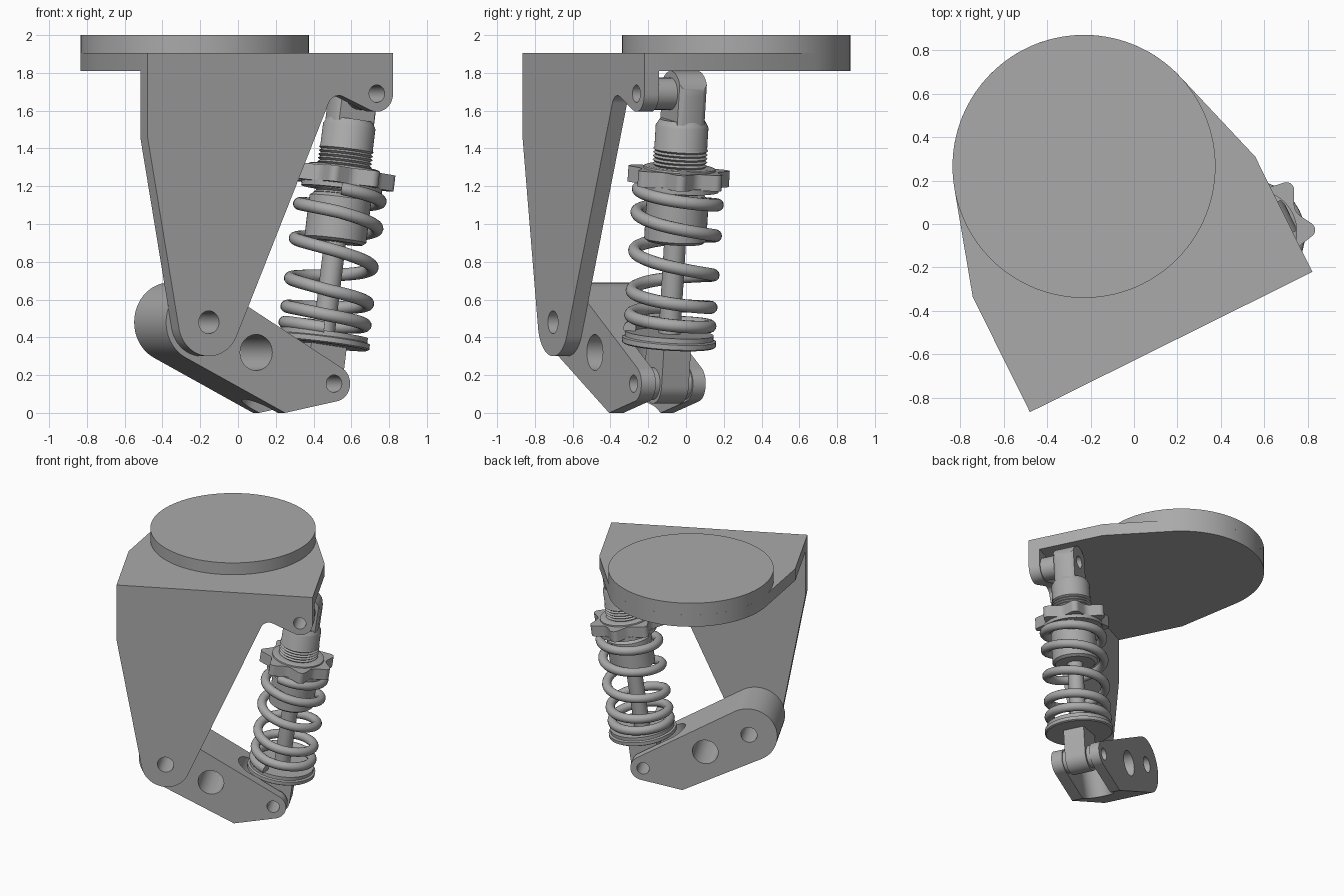
import bpy, bmesh, math
from mathutils import Matrix, Vector

cube = bpy.data.objects.get("Cube")
if cube:
    bpy.data.objects.remove(cube)

grey = bpy.data.materials.new("plain grey")
grey.use_nodes = True
grey.diffuse_color = (0.4, 0.4, 0.4, 1)
grey.node_tree.nodes["Principled BSDF"].inputs["Base Color"].default_value = (0.4, 0.4, 0.4, 1)

# Frames: the whole unit is turned about z, the damper leans inside it
UNIT = Matrix.Translation((-0.23, 0.265, 0)) @ Matrix.Rotation(math.radians(26.4), 4, 'Z')
STAND = Matrix.Rotation(math.pi / 2, 4, 'X')
LEAN = math.atan2(0.21, 1.535)
MID = -0.62
DAMPER = UNIT @ Matrix.Translation((0.42, MID, 0.155)) @ Matrix.Rotation(LEAN, 4, 'Y')
REACH = 1.549
parts = []


def finish(name, bm, matrix):
    bmesh.ops.recalc_face_normals(bm, faces=bm.faces[:])
    mesh = bpy.data.meshes.new(name)
    bm.to_mesh(mesh)
    bm.free()
    mesh.transform(matrix)
    mesh.materials.append(grey)
    obj = bpy.data.objects.new(name, mesh)
    bpy.context.collection.objects.link(obj)
    parts.append(obj)
    return obj


def belt(circles, step=0.12):
    """Outline wrapped counterclockwise round circles (x, y, r); r < 0 is a concave fillet."""
    count = len(circles)
    angles = []
    for i, (x, y, r) in enumerate(circles):
        x2, y2, r2 = circles[(i + 1) % count]
        d = math.hypot(x2 - x, y2 - y)
        angles.append(math.atan2(y2 - y, x2 - x) - math.acos((r - r2) / d))
    pts = []
    for i, (x, y, r) in enumerate(circles):
        start = angles[i - 1]
        turn = (angles[i] - start) % math.tau
        if r < 0:
            turn -= math.tau
        n = max(2, int(abs(turn) / step)) if r else 0
        for k in range(n + 1):
            a = start + turn * k / max(n, 1)
            pts.append((x + r * math.cos(a), y + r * math.sin(a)))
    return pts


def ring(x, y, r, n=48):
    return [(x + r * math.cos(math.tau * k / n), y + r * math.sin(math.tau * k / n)) for k in range(n)]


def prism(name, pts, lo, hi, matrix):
    bm = bmesh.new()
    face = bm.faces.new([bm.verts.new((x, y, lo)) for x, y in pts])
    moved = bmesh.ops.extrude_face_region(bm, geom=[face])["geom"]
    bmesh.ops.translate(bm, vec=(0, 0, hi - lo), verts=[g for g in moved if isinstance(g, bmesh.types.BMVert)])
    return finish(name, bm, matrix)


def slab(name, pts, front, back, frame=UNIT):
    return prism(name, pts, -back, -front, frame @ STAND)


def lathe(name, profile, matrix, n=48):
    """Turn (height, radius) points round the local z axis."""
    bm = bmesh.new()
    rings = [[bm.verts.new((x, y, h)) for x, y in ring(0, 0, r, n)] for h, r in profile]
    for a, b in zip(rings, rings[1:]):
        for k in range(n):
            bm.faces.new((a[k - 1], a[k], b[k], b[k - 1]))
    bm.faces.new(rings[0])
    bm.faces.new(rings[-1])
    return finish(name, bm, matrix)


def combine(obj, tool, operation='DIFFERENCE'):
    mod = obj.modifiers.new("shape", 'BOOLEAN')
    mod.operation, mod.solver, mod.object = operation, 'EXACT', tool
    bpy.context.view_layer.objects.active = obj
    bpy.ops.object.modifier_apply(modifier=mod.name)
    parts.remove(tool)
    bpy.data.objects.remove(tool)


def drill(obj, x, z, r, frame=UNIT):
    combine(obj, slab("drill", ring(x, z, r), -1.2, 0.5, frame))


# Top mount: disc on a plate with a rounded back
HALF, FRONT, BACK, RADIUS = 0.7255, -0.902, -0.815, 0.605
plate = belt([(-HALF, FRONT, 0), (HALF, FRONT, 0), (HALF, -0.31, 0), (0, 0, RADIUS), (-HALF, -0.31, 0)], 0.05)
prism("top_plate", plate, 1.81, 1.905, UNIT)
prism("swivel_disc", ring(0, 0, RADIUS, 112), 1.905, 2.0, UNIT)

# Hanging bracket with a pivot lobe and a damper lug
PIVOT = (-0.363, 0.48)
bracket = slab("bracket", belt([
    (*PIVOT, 0.18), (0.405, 1.615, -0.065), (0.63, 1.69, 0.0955),
    (HALF, 1.905, 0), (-HALF, 1.905, 0), (-HALF, 1.46, 0)]), FRONT, BACK)
drill(bracket, *PIVOT, 0.06)
drill(bracket, 0.63, 1.69, 0.046)

# Swing arm with a round-ended slot for the damper foot
arm = slab("swing_arm", belt([(*PIVOT, 0.21), (0.13, 0, 0), (0.42, 0.155, 0.095)]), BACK, -0.435)
slot = belt([(0, 0, 0.11), (0.7, -0.11, 0), (0.7, 0.11, 0)])
tilt = Matrix.Translation((0.18, MID, 0.25)) @ Matrix.Rotation(math.radians(22.5), 4, 'Y')
combine(arm, prism("slot", slot, -0.6, 0.6, UNIT @ tilt))
drill(arm, *PIVOT, 0.06)
drill(arm, -0.04, 0.32, 0.095)
drill(arm, 0.42, 0.155, 0.046)

# Damper foot and head, each with a bored eye
foot = slab("damper_foot", belt([(0, 0, 0.105), (0.105, 0.22, 0), (-0.105, 0.22, 0)]), -0.08, 0.08, DAMPER)
drill(foot, 0, 0, 0.046, DAMPER)
head = slab("damper_head", belt([(-0.12, 1.36, 0), (0.12, 1.36, 0), (0, REACH, 0.12)]), -0.08, 0.08, DAMPER)
combine(head, prism("turning", ring(0, 0, 0.13), 1.3, 1.8, DAMPER), 'INTERSECT')
drill(head, 0, REACH, 0.046, DAMPER)

# Spacer bushes beside the eyes
for name, height, near, far in (("foot_front_bush", 0, -0.115, -0.075),
                                ("foot_back_bush", 0, 0.075, 0.115),
                                ("head_front_bush", REACH, -0.197, -0.075)):
    bush = slab(name, ring(0, height, 0.085), near, far, DAMPER)
    drill(bush, 0, height, 0.046, DAMPER)

# Rod, lower spring seat and threaded body
lathe("damper_rod", [(0.2, 0.058), (0.8, 0.058)], DAMPER)
lathe("lower_spring_seat", [(0.205, 0.2), (0.205, 0.24), (0.212, 0.25), (0.238, 0.25),
                            (0.244, 0.235), (0.27, 0.235), (0.27, 0.17)], DAMPER)
lathe("damper_sleeve", [(0.755, 0.145), (0.77, 0.165), (0.99, 0.165), (1.01, 0.14)], DAMPER)
thread = []
for k in range(13):
    thread += [(1.0 + 0.02 * k, 0.132), (1.01 + 0.02 * k, 0.145)]
lathe("damper_body", thread + [(1.26, 0.14), (1.375, 0.14), (1.39, 0.132), (1.41, 0.12)], DAMPER)

# Adjuster: seven-lobed knob on a flanged hub
lathe("upper_spring_seat", [(1.035, 0.16), (1.035, 0.215), (1.065, 0.215), (1.065, 0.2),
                            (1.155, 0.19), (1.16, 0.18), (1.16, 0.14)], DAMPER)
LOBES = 7
knob = []
for k in range(LOBES):
    a = math.tau * k / LOBES - math.radians(24.4)
    b = a + math.pi / LOBES
    knob += [(0.24 * math.cos(a), 0.24 * math.sin(a), 0.035),
             (0.268 * math.cos(b), 0.268 * math.sin(b), -0.06)]
prism("adjuster_knob", belt(knob, 0.25), 1.06, 1.145, DAMPER)

# Coil spring, closer wound at its ends
heights = [0.285, 0.355, 0.485, 0.70, 0.905, 1.03]
STEPS, SIDES, COIL, WIRE = 40, 14, 0.212, 0.034
path = []
for i in range(5 * STEPS + 1):
    turn = min(int(i / STEPS), 4)
    f = i / STEPS - turn
    h = heights[turn] * (1 - f) + heights[turn + 1] * f
    a = math.radians(-116.4) - math.tau * i / STEPS
    path.append((a, h))
bm = bmesh.new()
loops = []
for a, h in path:
    loop = []
    for x, y in ring(COIL, h, WIRE, SIDES):
        loop.append(bm.verts.new((x * math.cos(a), x * math.sin(a), y)))
    loops.append(loop)
for p, q in zip(loops, loops[1:]):
    for k in range(SIDES):
        bm.faces.new((p[k - 1], p[k], q[k], q[k - 1]))
bm.faces.new(loops[0])
bm.faces.new(loops[-1])
finish("coil_spring", bm, DAMPER)

# Smooth the curved sides, keep the edges crisp
bpy.ops.object.select_all(action='DESELECT')
for obj in parts:
    obj.select_set(True)
bpy.context.view_layer.objects.active = parts[0]
bpy.ops.object.shade_smooth_by_angle(angle=math.radians(30))
